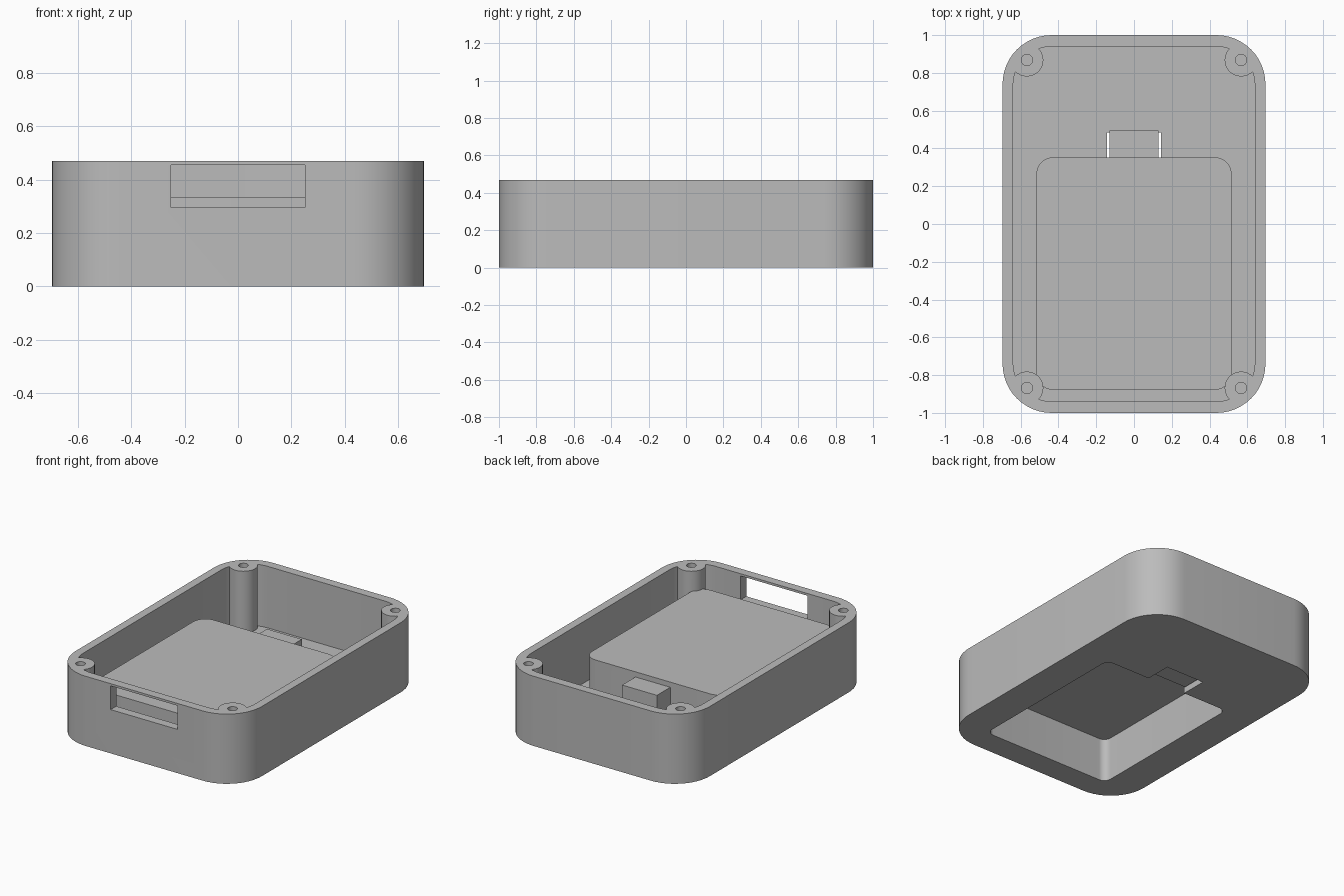
import bpy, bmesh, math

if "Cube" in bpy.data.objects:
    bpy.data.objects.remove(bpy.data.objects["Cube"], do_unlink=True)

grey = bpy.data.materials.new("plain grey")
grey.use_nodes = True
colour = (0.5, 0.5, 0.5, 1)
grey.diffuse_color = colour
grey.node_tree.nodes["Principled BSDF"].inputs["Base Color"].default_value = colour


def prism(name, outline, z0, z1):
    """Extrude a closed 2D outline from z0 to z1."""
    bm = bmesh.new()
    base = bm.faces.new([bm.verts.new((x, y, z0)) for x, y in outline])
    top = bmesh.ops.extrude_face_region(bm, geom=[base])["geom"]
    bmesh.ops.translate(bm, vec=(0, 0, z1 - z0),
                        verts=[v for v in top if isinstance(v, bmesh.types.BMVert)])
    bmesh.ops.recalc_face_normals(bm, faces=bm.faces)
    mesh = bpy.data.meshes.new(name)
    bm.to_mesh(mesh)
    bm.free()
    mesh.materials.append(grey)
    obj = bpy.data.objects.new(name, mesh)
    bpy.context.collection.objects.link(obj)
    return obj


def box(name, x, y0, y1, z0, z1):
    return prism(name, [(-x, y0), (x, y0), (x, y1), (-x, y1)], z0, z1)


def rounded_box(name, x, y0, y1, r, z0, z1, steps=12):
    centres = [(x - r, y1 - r), (r - x, y1 - r), (r - x, y0 + r), (x - r, y0 + r)]
    outline = []
    for quarter, (cx, cy) in enumerate(centres):
        for i in range(steps + 1):
            a = (quarter + i / steps) * math.pi / 2
            outline.append((cx + r * math.cos(a), cy + r * math.sin(a)))
    return prism(name, outline, z0, z1)


def cylinder(name, cx, cy, r, z0, z1, sides=32):
    angles = [2 * math.pi * i / sides for i in range(sides)]
    return prism(name, [(cx + r * math.cos(a), cy + r * math.sin(a)) for a in angles], z0, z1)


def combine(target, tool, operation="DIFFERENCE"):
    """Apply a boolean and discard the tool object."""
    mod = target.modifiers.new("boolean", "BOOLEAN")
    mod.operation, mod.solver, mod.object = operation, "EXACT", tool
    bpy.context.view_layer.objects.active = target
    bpy.ops.object.modifier_apply(modifier=mod.name)
    bpy.data.objects.remove(tool, do_unlink=True)


HEIGHT, FLOOR = 0.47, 0.055
POSTS = [(sx * 0.567, sy * 0.868) for sx in (-1, 1) for sy in (-1, 1)]

# Open case with rounded corners
case = rounded_box("case", 0.696, -1, 1, 0.26, 0, HEIGHT)

# Interior space, leaving the corner posts and battery cover standing
cavity = rounded_box("cavity", 0.64, -0.94, 0.94, 0.205, FLOOR, 0.6)
for px, py in POSTS:
    combine(cavity, cylinder("post", px, py, 0.087, -0.1, 0.7))
combine(cavity, rounded_box("battery_cover", 0.517, -0.878, 0.353, 0.09, -0.1, 0.335))
combine(case, cavity)

# Battery compartment, open below
combine(case, rounded_box("compartment", 0.472, -0.835, 0.308, 0.05, -0.1, 0.29))

# Screw holes
for px, py in POSTS:
    combine(case, cylinder("screw_hole", px, py, 0.03, 0.12, 0.6, 24))

# Window in the front wall
combine(case, box("window", 0.25, -1.1, -0.9, 0.295, 0.455))

# Floor slot and the latch block above it
combine(case, box("latch_slot", 0.142, 0.2, 0.485, -0.1, FLOOR + 0.01))
combine(case, box("latch", 0.13, 0.33, 0.495, 0.03, 0.30), "UNION")

# Smooth the rounded walls, keep edges sharp
bpy.ops.object.select_all(action="DESELECT")
case.select_set(True)
bpy.context.view_layer.objects.active = case
bpy.ops.object.shade_smooth_by_angle(angle=math.radians(30))
